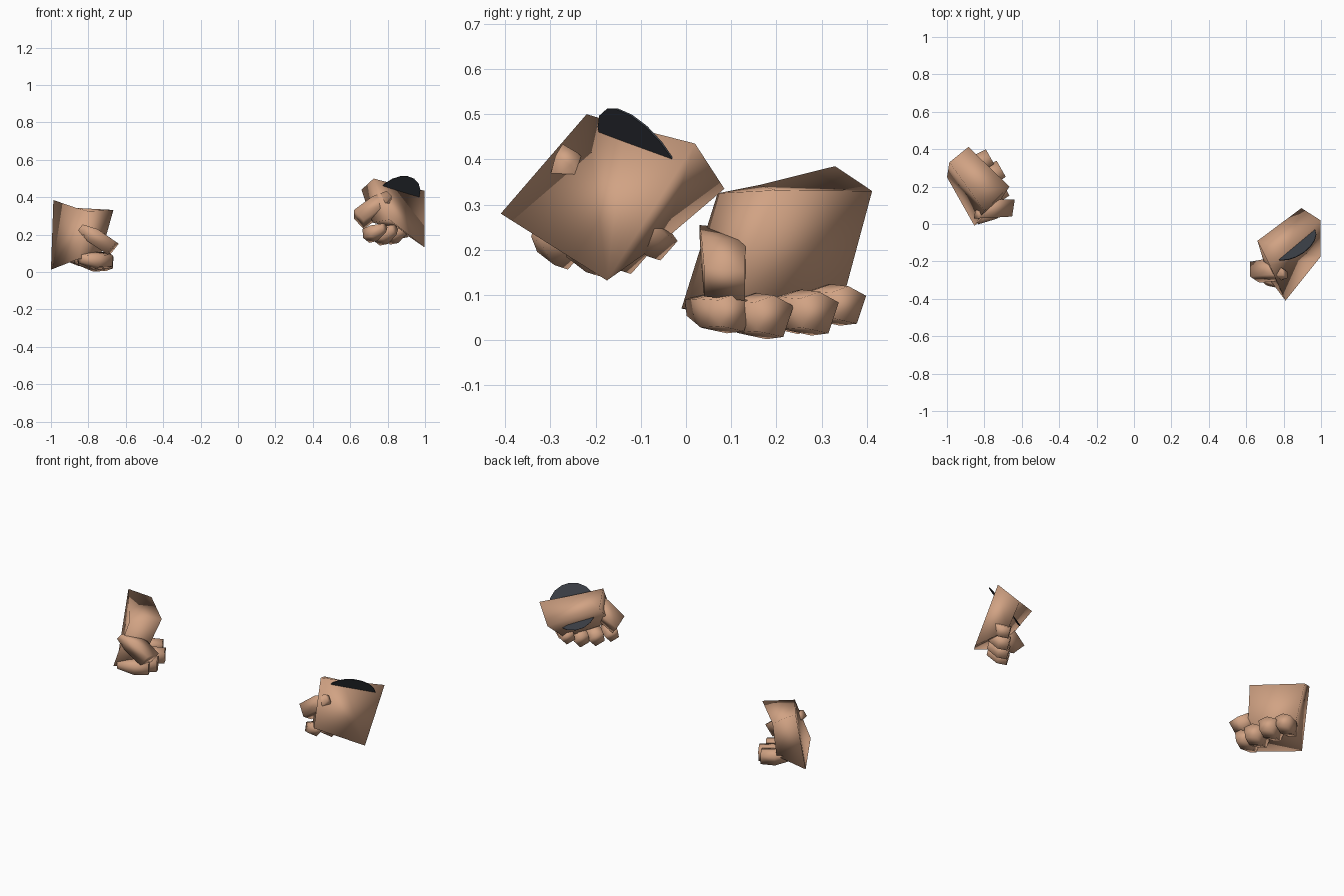
import bpy, bmesh, math
from mathutils import Vector, Matrix

if "Cube" in bpy.data.objects:
    bpy.data.objects.remove(bpy.data.objects["Cube"])


def material(name, rgb):
    m = bpy.data.materials.new(name)
    m.diffuse_color = (*rgb, 1)
    m.use_nodes = True
    m.node_tree.nodes["Principled BSDF"].inputs["Base Color"].default_value = m.diffuse_color
    return m


SKIN = material("skin", (0.64, 0.365, 0.23))
DARK = material("dark_grey", (0.042, 0.048, 0.06))


def make(name, verts, faces, mat, angle=180):
    bm = bmesh.new()
    vs = [bm.verts.new(v) for v in verts]
    for f in faces:
        bm.faces.new([vs[i] for i in f])
    bmesh.ops.recalc_face_normals(bm, faces=bm.faces)
    me = bpy.data.meshes.new(name)
    bm.to_mesh(me)
    bm.free()
    me.materials.append(mat)
    me.shade_smooth()
    if angle < 180:
        me.set_sharp_from_angle(angle=math.radians(angle))
    ob = bpy.data.objects.new(name, me)
    bpy.context.collection.objects.link(ob)


def loft(name, rings):
    """Capped skin through rings with equal point counts."""
    n = len(rings[0])
    faces = [tuple(range(n)), tuple(range((len(rings) - 1) * n, len(rings) * n))]
    for r in range(len(rings) - 1):
        for i in range(n):
            j = (i + 1) % n
            faces.append((r * n + i, r * n + j, r * n + n + j, r * n + n + i))
    make(name, [p for ring in rings for p in ring], faces, SKIN, 100)


def frame(ex, ez, origin, side):
    """Hand frame: x across the knuckles, y out of the palm, z to the wrist."""
    ex = Vector(ex).normalized()
    ez = Vector(ez)
    ez = (ez - ex * ez.dot(ex)).normalized()
    ey = ex.cross(ez) * side
    m = Matrix((ex, ey, ez)).transposed().to_4x4()
    m.translation = origin
    return m


# Palm corners: wrist rim (5), then knuckle end (4)
PALM_LEFT = [(-.80, .07, .325), (-.865, .161, .343), (-.987, .33, .385),
             (-.885, .412, .33), (-.666, .20, .332),
             (-.853, -.01, .07), (-1, .25, .013), (-.87, .35, .10), (-.74, .09, .07)]
PALM_RIGHT = [(.725, -.22, .50), (.82, -.136, .475), (.997, .02, .435),
              (.895, .085, .335), (.66, -.09, .44),
              (.81, -.41, .28), (.998, -.175, .132), (.87, -.05, .22), (.72, -.29, .265)]
PALM_FACES = [(0, 1, 4), (1, 2, 3), (1, 3, 4),            # wrist end
              (0, 5, 6, 1), (1, 6, 2),                    # back of hand
              (2, 6, 7, 3), (3, 7, 8, 4), (4, 8, 5, 0),   # sides and palm
              (5, 8, 7, 6)]                               # knuckle end

# Finger cross-section (across, up), then fingertip centres and size
PROFILE = [(-.055, .035), (0, .052), (.055, .026), (.026, -.05), (-.048, -.036)]
TIPS_LEFT = [(-.69, .11, .06, .9), (-.69, .195, .052, 1),
             (-.71, .295, .06, 1), (-.77, .36, .077, .9)]
TIPS_RIGHT = [(.69, -.26, .195, .8), (.745, -.19, .185, .9),
              (.80, -.12, .19, .9), (.85, -.055, .215, .8)]
AXIS = Vector((.87, .49, 0))
ACROSS = Vector((-.49, .87, 0))
UP = Vector((0, 0, 1))


def hand(side, palm, tips, length, xf):
    make(side + "_palm", palm, PALM_FACES, SKIN)

    # Four curled fingers lying along the knuckle end
    rot = xf.to_3x3()
    for k, (x, y, z, s) in enumerate(tips):
        rings = []
        for back, size, lift in ((0, .9, 0), (.45, 1, 0), (1, .55, .012)):
            c = Vector((x, y, z)) + rot @ (UP * lift - AXIS * back * length)
            rings.append([c + rot @ (ACROSS * a + UP * b) * s * size
                          for a, b in PROFILE])
        loft(f"{side}_finger_{k + 1}", rings)

    # Thumb folded over the side of the hand
    rings = []
    for c, w, h in (((-.67, .085, .124), .046, .041), ((-.77, .083, .192), .05, .042),
                    ((-.84, .05, .237), .02, .02)):
        up = Vector((.62, 0, .78)) * h
        wide = Vector((.15, .98, -.1)) * w
        c = Vector(c)
        rings.append([xf @ p for p in (c - wide - up, c + wide - up,
                                       c + wide + up, c - wide + up)])
    loft(side + "_thumb", rings)


# First hand stands in place, the second is its mirrored and turned twin
here = frame((-.334, .52, .003), (.066, .16, .627), (-.91, .16, .198), 1)
there = frame((.455, .48, -.21), (-.085, .38, .52), (.893, -.19, .335), -1)
hand("left", PALM_LEFT, TIPS_LEFT, .18, Matrix.Identity(4))
hand("right", PALM_RIGHT, TIPS_RIGHT, .12, there @ here.inverted())

# Flat round cuff disc cutting through the second wrist
N = 18
turn = Vector((-.42, .71, .565)).to_track_quat('Z', 'Y').to_matrix().to_4x4()
disc = Matrix.Translation((.85, -.098, .40)) @ turn
pts = [disc @ Vector((.137 * math.cos(i * math.tau / N), .137 * math.sin(i * math.tau / N), h))
       for h in (-.002, .002) for i in range(N)]
sides = [(i, (i + 1) % N, N + (i + 1) % N, N + i) for i in range(N)]
make("cuff_disc", pts, [tuple(range(N)), tuple(range(N, 2 * N))] + sides, DARK, 30)
